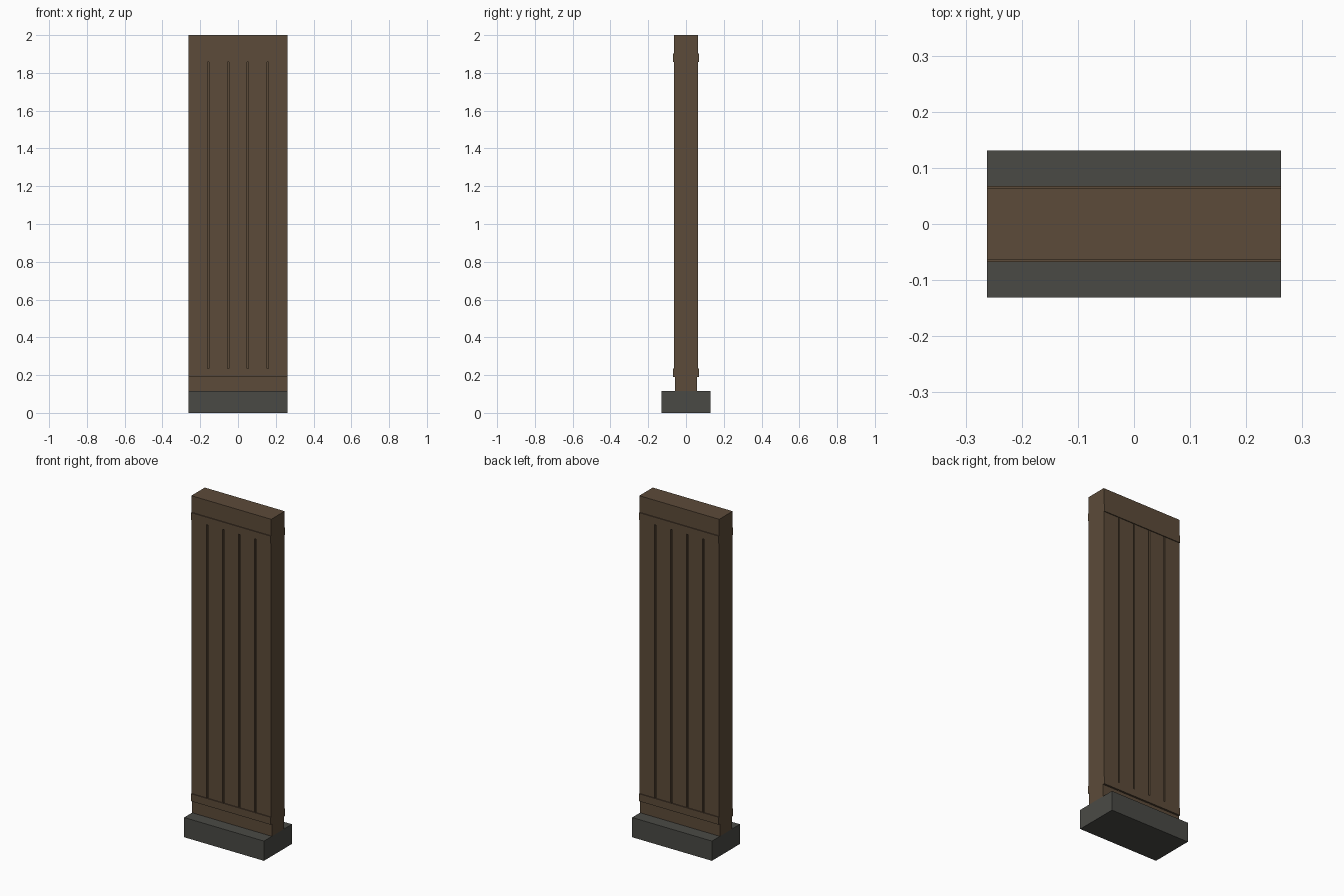
import bpy
import bmesh

if "Cube" in bpy.data.objects:
    bpy.data.objects.remove(bpy.data.objects["Cube"], do_unlink=True)


def make_material(name, rgb):
    mat = bpy.data.materials.new(name)
    mat.use_nodes = True
    mat.diffuse_color = (*rgb, 1)
    mat.node_tree.nodes["Principled BSDF"].inputs["Base Color"].default_value = (*rgb, 1)
    return mat


wood = make_material("dark_brown_wood", (0.107, 0.07, 0.041))
stone = make_material("dark_grey_stone", (0.0685, 0.0685, 0.06))

HALF = 0.262      # half width of the whole panel
FACE = 0.063      # half depth of the boards
GROOVE = 0.004    # half width of a groove
DEPTH = 0.01      # groove depth


def extrude_plan(name, outline, bottom, top, mat):
    """Raise a closed plan outline (x, y) from bottom to top."""
    bm = bmesh.new()
    face = bm.faces.new([bm.verts.new((x, y, bottom)) for x, y in outline])
    raised = bmesh.ops.extrude_face_region(bm, geom=[face])
    verts = [g for g in raised["geom"] if isinstance(g, bmesh.types.BMVert)]
    bmesh.ops.translate(bm, verts=verts, vec=(0, 0, top - bottom))
    bmesh.ops.recalc_face_normals(bm, faces=bm.faces)
    mesh = bpy.data.meshes.new(name)
    bm.to_mesh(mesh)
    bm.free()
    mesh.materials.append(mat)
    obj = bpy.data.objects.new(name, mesh)
    bpy.context.collection.objects.link(obj)
    return obj


def block(name, y0, y1, bottom, top, mat):
    outline = [(-HALF, y0), (HALF, y0), (HALF, y1), (-HALF, y1)]
    return extrude_plan(name, outline, bottom, top, mat)


# Stone base and recessed sill
block("base", -0.131, 0.131, 0, 0.117, stone)
block("sill", -0.057, 0.057, 0.117, 0.19, wood)

# Five-board panel with four grooves on each side
front = [(-HALF, -FACE)]
for i in range(1, 5):
    x = -HALF + i * 2 * HALF / 5
    front += [(x - GROOVE, -FACE), (x - GROOVE, DEPTH - FACE),
              (x + GROOVE, DEPTH - FACE), (x + GROOVE, -FACE)]
front.append((HALF, -FACE))
back = [(-x, -y) for x, y in front]
extrude_plan("board_panel", front + back, 0.19, 1.88, wood)

# Plain header above the boards
block("header", -FACE, FACE, 1.88, 2.0, wood)

# Thin rails across both sides
for level, bottom, top in (("lower", 0.19, 0.234), ("upper", 1.858, 1.902)):
    block(level + "_front_rail", -0.068, -FACE, bottom, top, wood)
    block(level + "_back_rail", FACE, 0.068, bottom, top, wood)
